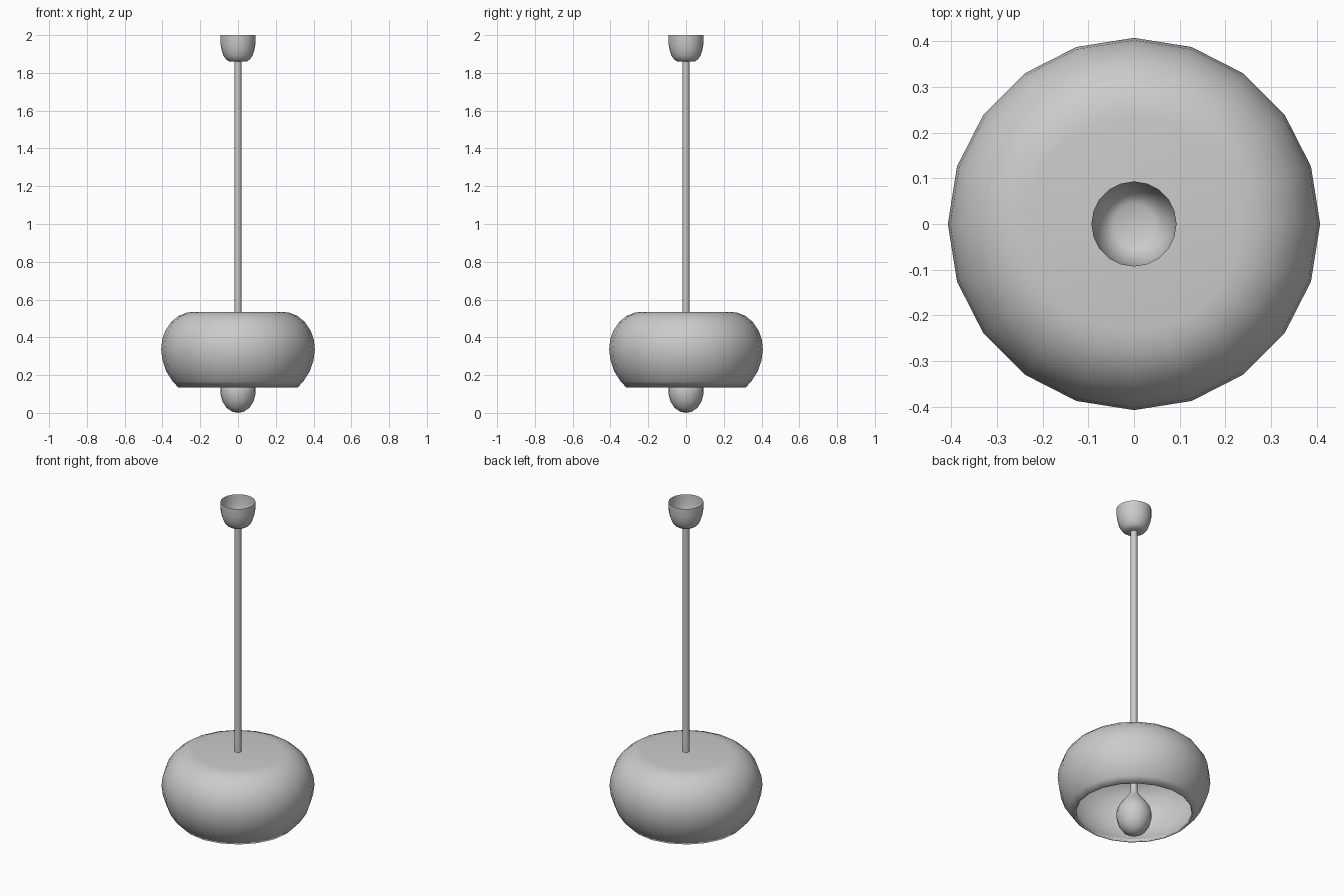
import bpy
import bmesh
import math

SIDES = 20

cube = bpy.data.objects.get("Cube")
if cube:
    bpy.data.objects.remove(cube, do_unlink=True)

# One plain grey for the whole lamp
grey = bpy.data.materials.new("light grey")
grey.use_nodes = True
colour = (0.6, 0.6, 0.6, 1)
grey.diffuse_color = colour
grey.node_tree.nodes["Principled BSDF"].inputs["Base Color"].default_value = colour


def lathe(name, profile, sides=SIDES, sharp=40):
    """Spin (radius, z) points, listed bottom to top, around the z axis."""
    bm = bmesh.new()
    verts = [bm.verts.new((r, 0, z)) for r, z in profile]
    edges = [bm.edges.new(pair) for pair in zip(verts, verts[1:])]
    bmesh.ops.spin(bm, geom=verts + edges, cent=(0, 0, 0), axis=(0, 0, 1),
                   angle=math.tau, steps=sides, use_duplicate=False)
    bmesh.ops.remove_doubles(bm, verts=bm.verts, dist=0.0005)
    bmesh.ops.recalc_face_normals(bm, faces=bm.faces)
    # Open shells need their normals turned outward explicitly
    widest = max(bm.faces, key=lambda f: f.calc_center_median().xy.length)
    if widest.normal.xy.dot(widest.calc_center_median().xy) < 0:
        bmesh.ops.reverse_faces(bm, faces=bm.faces)
    mesh = bpy.data.meshes.new(name)
    bm.to_mesh(mesh)
    bm.free()
    mesh.materials.append(grey)
    obj = bpy.data.objects.new(name, mesh)
    bpy.context.collection.objects.link(obj)
    bpy.ops.object.select_all(action="DESELECT")
    obj.select_set(True)
    bpy.context.view_layer.objects.active = obj
    bpy.ops.object.shade_smooth_by_angle(angle=math.radians(sharp))
    return obj


# Wide rounded shade, flat on top and open below
shade = lathe("shade", [
    (0.315, 0.134), (0.345, 0.165), (0.38, 0.22), (0.4, 0.28), (0.407, 0.335),
    (0.402, 0.385), (0.385, 0.435), (0.355, 0.48), (0.315, 0.513),
    (0.275, 0.53), (0.235, 0.535), (0, 0.535)])
wall = shade.modifiers.new("wall", "SOLIDIFY")
wall.thickness = 0.01
wall.offset = -1

# Teardrop bulb with a neck running into the rod
lathe("bulb", [
    (0, 0), (0.03, 0.006), (0.06, 0.026), (0.082, 0.06), (0.093, 0.1),
    (0.094, 0.13), (0.085, 0.165), (0.062, 0.2), (0.038, 0.23),
    (0.022, 0.255), (0.018, 0.275)])

# Hanging rod
lathe("rod", [(0.018, 0.265), (0.018, 1.87)], sides=12)

# Ceiling cup, open at the top
lathe("ceiling_cup", [
    (0, 1.86), (0.045, 1.86), (0.062, 1.87), (0.076, 1.89),
    (0.086, 1.918), (0.092, 1.95), (0.093, 2)], sharp=60)
